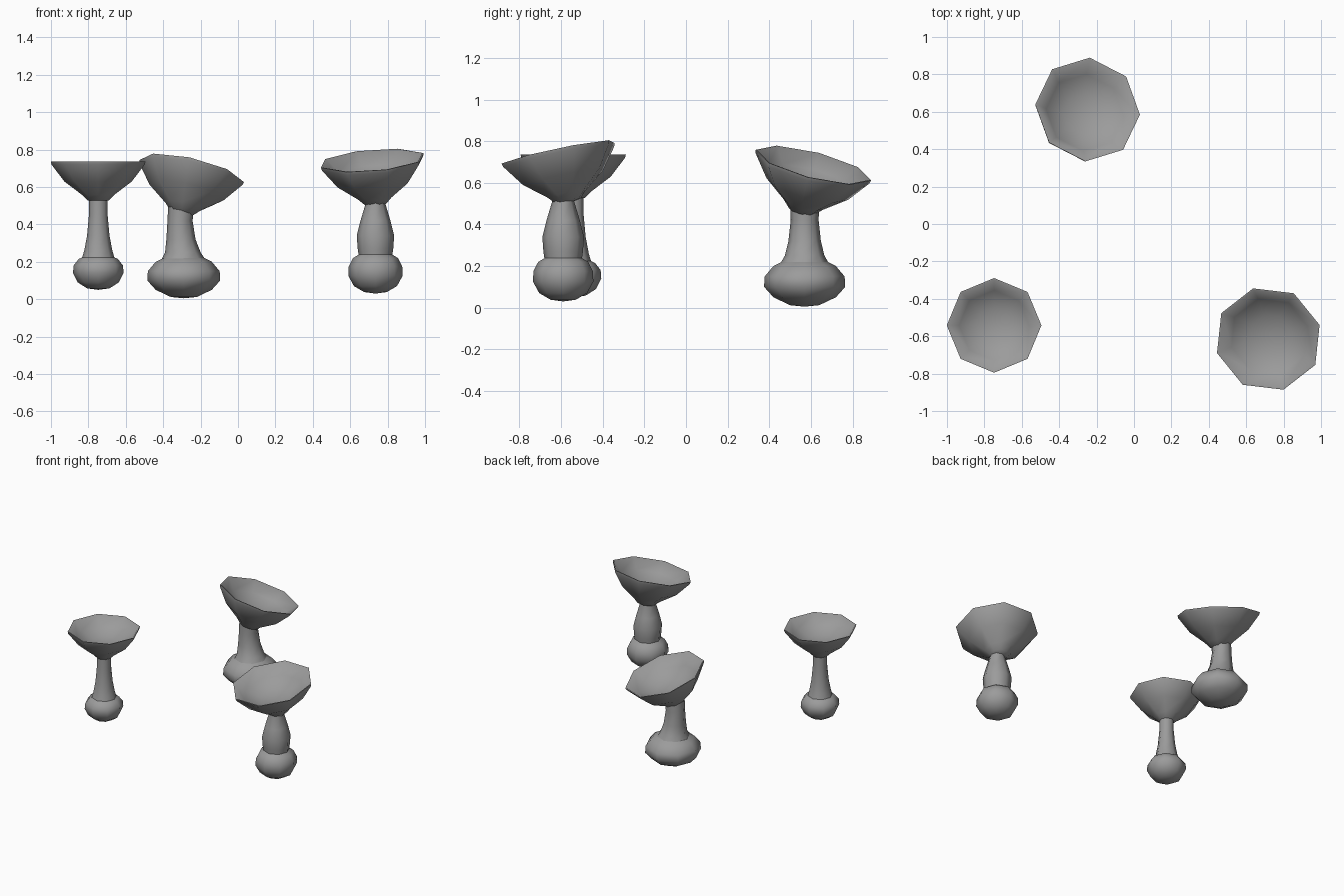
import bpy
import math
from mathutils import Matrix, Vector

cube = bpy.data.objects.get("Cube")
if cube:
    bpy.data.objects.remove(cube, do_unlink=True)

SIDES = 8

grey = bpy.data.materials.new("mushroom grey")
grey.use_nodes = True
colour = (0.33, 0.33, 0.33, 1)
grey.diffuse_color = colour
grey.node_tree.nodes["Principled BSDF"].inputs["Base Color"].default_value = colour


def lathe(name, profile, matrix):
    """Turn (radius, height, x shift) rings into an eight-sided solid."""
    verts, faces, rings = [], [], []
    for r, z, *shift in profile:
        dx = shift[0] if shift else 0
        if r == 0:
            rings.append([len(verts)] * SIDES)
            verts.append((dx, 0, z))
            continue
        rings.append(list(range(len(verts), len(verts) + SIDES)))
        for i in range(SIDES):
            a = math.tau * i / SIDES
            verts.append((dx + r * math.cos(a), r * math.sin(a), z))
    for low, high in zip(rings, rings[1:]):
        for i in range(SIDES):
            j = (i + 1) % SIDES
            quad = [low[i], low[j], high[j], high[i]]
            faces.append(list(dict.fromkeys(quad)))
    mesh = bpy.data.meshes.new(name)
    mesh.from_pydata(verts, [], faces)
    mesh.materials.append(grey)
    obj = bpy.data.objects.new(name, mesh)
    bpy.context.collection.objects.link(obj)
    obj.matrix_world = matrix
    bpy.ops.object.select_all(action='DESELECT')
    obj.select_set(True)
    bpy.context.view_layer.objects.active = obj
    bpy.ops.object.shade_smooth_by_angle(angle=math.radians(62))


# Funnel cap for a rim radius of 1, with its rim at height 0
CAP = [(0, -0.86), (0.22, -0.82), (0.34, -0.70), (0.71, -0.42), (0.985, -0.06), (1, 0),
       (0.97, 0), (0.74, -0.24), (0.38, -0.40), (0, -0.44)]


def mushroom(name, foot, bulb, stem, rim, radius, normal, turn):
    base = Matrix.Translation((*foot, 0))
    lathe(name + "_bulb", bulb, base)
    lathe(name + "_stem", stem, base)
    tilt = Vector((0, 0, 1)).rotation_difference(Vector(normal)).to_matrix().to_4x4()
    spin = Matrix.Rotation(math.radians(turn), 4, 'Z')
    lathe(name + "_cap", CAP,
          Matrix.Translation(rim) @ tilt @ spin @ Matrix.Scale(radius, 4))


# Slender upright mushroom
mushroom("slender", (-0.747, -0.542),
         [(0, 0.05), (0.06, 0.058), (0.11, 0.09), (0.135, 0.14), (0.132, 0.18),
          (0.105, 0.215), (0.06, 0.235)],
         [(0.09, 0.21), (0.075, 0.26), (0.06, 0.34), (0.05, 0.45), (0.05, 0.56)],
         (-0.748, -0.542, 0.735), 0.253, (0, 0, 1), 0)

# Stout mushroom leaning to the back
mushroom("stout", (-0.29, 0.57),
         [(0, 0.005), (0.07, 0.012), (0.15, 0.05), (0.195, 0.1), (0.192, 0.15),
          (0.15, 0.2), (0.09, 0.23)],
         [(0.13, 0.19), (0.095, 0.25, -0.005), (0.078, 0.32, -0.015),
          (0.067, 0.42, -0.02), (0.072, 0.54, -0.01)],
         (-0.248, 0.612, 0.685), 0.287, (0.235, 0.255, 1), -4)

# Swollen-stem mushroom leaning to the front
mushroom("swollen", (0.735, -0.59),
         [(0, 0.03), (0.06, 0.038), (0.115, 0.07), (0.145, 0.125), (0.143, 0.175),
          (0.12, 0.22), (0.07, 0.25)],
         [(0.088, 0.22), (0.095, 0.27), (0.1, 0.34), (0.08, 0.42), (0.053, 0.51),
          (0.053, 0.57)],
         (0.718, -0.615, 0.742), 0.287, (-0.085, -0.208, 1), 16)
